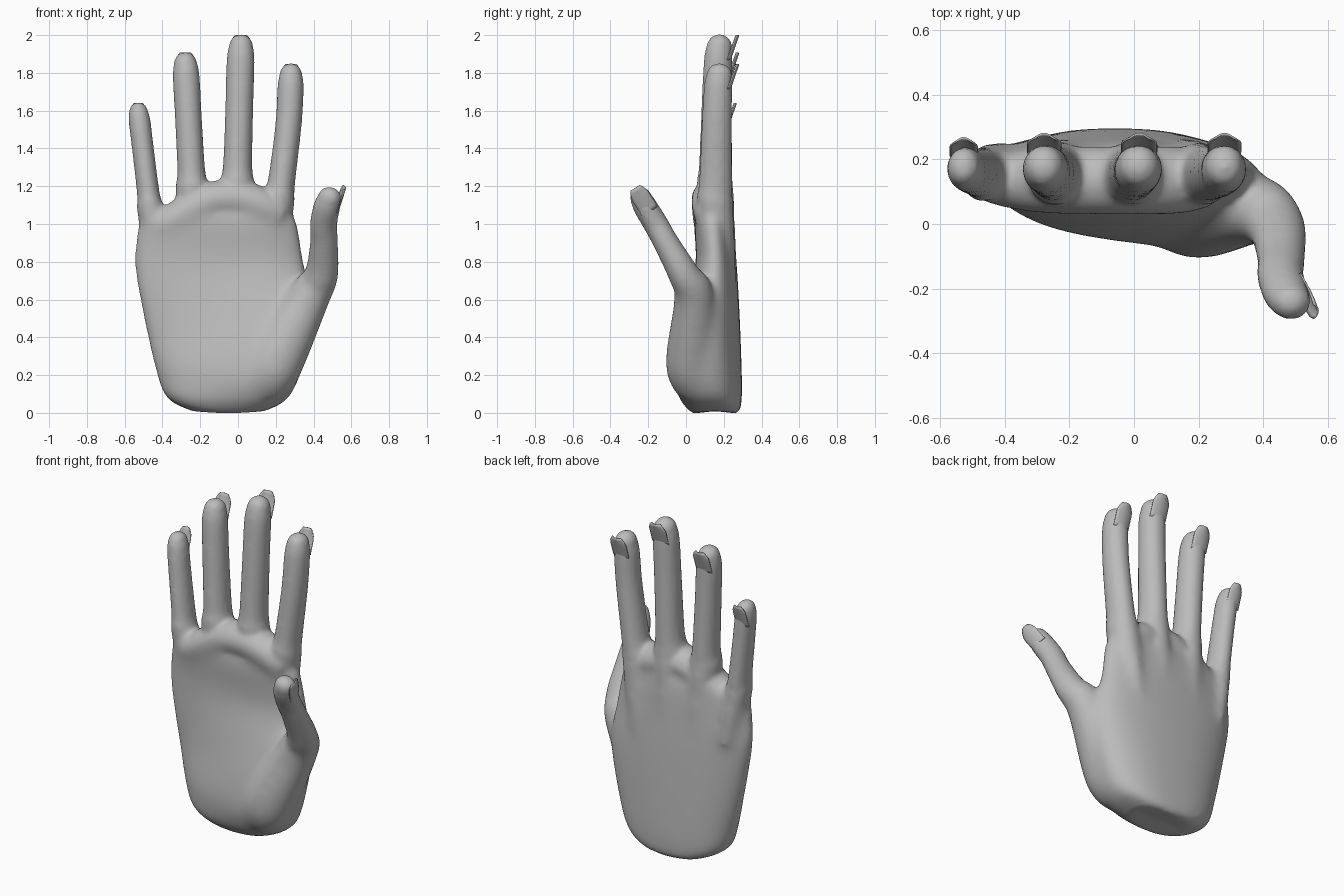
import bpy, bmesh, math
from mathutils import Vector

if "Cube" in bpy.data.objects:
    bpy.data.objects.remove(bpy.data.objects["Cube"])

skin = bpy.data.materials.new("soft grey")
skin.diffuse_color = (0.5, 0.5, 0.5, 1)
skin.use_nodes = True
skin.node_tree.nodes["Principled BSDF"].inputs["Base Color"].default_value = skin.diffuse_color


def spline(st, steps=5):
    """Catmull-Rom through stations (x, y, z, half width, half depth)."""
    out = []
    for i in range(len(st) - 1):
        a, b, c, d = st[max(i - 1, 0)], st[i], st[i + 1], st[min(i + 2, len(st) - 1)]
        for k in range(steps):
            t = k / steps
            out.append([0.5 * (2 * q + (r - p) * t + (2 * p - 5 * q + 4 * r - s) * t * t
                               + (3 * q - p - 3 * r + s) * t ** 3) for p, q, r, s in zip(a, b, c, d)])
    return out + [list(st[-1])]


def loft(bm, stations, power=2.0, tip=0.0, sides=32):
    """Closed tube of superellipse rings, with an optional rounded tip."""
    pts = spline(stations)
    if tip:
        p = pts[-1]
        d = (Vector(p[:3]) - Vector(pts[-3][:3])).normalized()
        for k in range(1, 7):
            a = k / 6.3 * math.pi / 2
            c = Vector(p[:3]) + d * tip * math.sin(a)
            pts.append([*c, p[3] * math.cos(a), p[4] * math.cos(a)])
    rings = []
    for i, p in enumerate(pts):
        t = (Vector(pts[min(i + 1, len(pts) - 1)][:3]) - Vector(pts[max(i - 1, 0)][:3])).normalized()
        if power > 2:
            t = Vector((0, 0, 1))
        u = Vector((0, 1, 0))
        u = (u - t * u.dot(t)).normalized()
        v = u.cross(t)
        ring = []
        for k in range(sides):
            a = 2 * math.pi * k / sides
            c, s = math.cos(a), math.sin(a)
            e = 2 / power
            ring.append(bm.verts.new(Vector(p[:3]) + v * p[3] * math.copysign(abs(c) ** e, c)
                                     + u * p[4] * math.copysign(abs(s) ** e, s)))
        rings.append(ring)
    for r0, r1 in zip(rings, rings[1:]):
        for k in range(sides):
            j = (k + 1) % sides
            bm.faces.new((r0[k], r0[j], r1[j], r1[k]))
    bm.faces.new(rings[0][::-1])
    bm.faces.new(rings[-1])


def finish(bm, name):
    bmesh.ops.recalc_face_normals(bm, faces=bm.faces)
    me = bpy.data.meshes.new(name)
    bm.to_mesh(me)
    bm.free()
    me.materials.append(skin)
    for f in me.polygons:
        f.use_smooth = True
    ob = bpy.data.objects.new(name, me)
    bpy.context.collection.objects.link(ob)
    return ob


def ramp(v, a, b):
    """0 at a, 1 at b, clamped."""
    return min(1, max(0, (v - a) / (b - a)))


bm = bmesh.new()

# Palm: height, left, right, front, back
palm = [(-0.003, -0.24, 0.14, 0.04, 0.27), (0.03, -0.35, 0.24, 0, 0.29),
        (0.1, -0.408, 0.3, -0.035, 0.297), (0.25, -0.447, 0.345, -0.045, 0.295),
        (0.55, -0.513, 0.395, 0.01, 0.283), (0.8, -0.553, 0.345, 0.052, 0.268),
        (1.02, -0.515, 0.305, 0.042, 0.248), (1.1, -0.36, 0.24, 0.07, 0.22)]
loft(bm, [((l + r) / 2, (f + b) / 2, z, (r - l) / 2, (b - f) / 2) for z, l, r, f, b in palm], 2.7)
for v in bm.verts:
    x, y, z = v.co
    if y < 0.13:      # palm deepens towards the thumb
        v.co.y -= 0.14 * (x + 0.1) * ramp(z, 0, 0.15) * ramp(z, 0.8, 0.4) * ramp(y, 0.13, 0.03)
    else:             # arched back
        v.co.y -= 0.12 * (x + 0.07) ** 2 * ramp(y, 0.13, 0.2)
    v.co.z += 0.35 * (x + 0.05) ** 2 * ramp(z, 0.3, 0)   # bowed wrist end

# Pad under the fingers, making the webs: x, height, radius
pad = [(-0.46, 0.99, 0.06), (-0.38, 1.0, 0.085), (-0.26, 1.06, 0.1),
       (-0.13, 1.125, 0.1), (0, 1.13, 0.1), (0.13, 1.09, 0.1), (0.23, 1.03, 0.08)]
loft(bm, [(x, 0.135, z, r, r * 0.8 + 0.025) for x, z, r in pad])

# Fingers share one profile: position along finger, half width, half depth, y
profile = [(-0.65, 0.035, 0.055, 0.215), (-0.27, 0.08, 0.093, 0.17), (0, 0.093, 0.095, 0.153),
           (0.15, 0.077, 0.088, 0.157), (0.6, 0.074, 0.08, 0.163), (0.9, 0.074, 0.075, 0.17),
           (1, 0.064, 0.067, 0.177)]
# name: knuckle x, tip x, web height, tip height, width scale, depth scale, bow
fingers = {"little": (-0.465, -0.527, 1.08, 1.645, 0.78, 0.91, 0),
           "ring": (-0.242, -0.278, 1.18, 1.911, 0.96, 1, 0),
           "middle": (-0.005, 0.016, 1.2, 2.005, 1, 1, 0),
           "index": (0.212, 0.28, 1.12, 1.851, 0.94, 1, 0.06)}
for x0, x1, z0, z1, w, d, bow in fingers.values():
    cap = 0.064 * w
    loft(bm, [(x0 + (x1 - x0) * t + bow * max(t, 0) * (1 - t), y, z0 + (z1 - cap - z0) * t, rx * w, ry * d)
              for t, rx, ry, y in profile], tip=cap)

# Thumb and the ball of the thumb
loft(bm, [(0.14, 0.04, 0.1, 0.1, 0.08), (0.19, 0.025, 0.25, 0.15, 0.135),
          (0.37, 0.045, 0.6, 0.115, 0.11), (0.44, -0.01, 0.73, 0.09, 0.083),
          (0.455, -0.105, 0.9, 0.074, 0.068), (0.453, -0.16, 1, 0.072, 0.066),
          (0.47, -0.215, 1.09, 0.071, 0.064), (0.486, -0.24, 1.14, 0.062, 0.057)], tip=0.057)

# Fuse the parts, then soften, with extra blending over the palm only
rough = finish(bm, "rough_hand")
m = rough.modifiers.new("merge", 'REMESH')
m.mode = 'VOXEL'
m.voxel_size = 0.0125
bm = bmesh.new()
bm.from_object(rough, bpy.context.evaluated_depsgraph_get())
bpy.data.objects.remove(rough)
hand = finish(bm, "hand")
m = hand.modifiers.new("soften", 'SMOOTH')
m.factor = 0.5
m.iterations = 8
group = hand.vertex_groups.new(name="palm")
for v in hand.data.vertices:
    x, y, z = v.co
    weight = ramp(z, 0.02, 0.15) * ramp(z, 1.13, 1.0) * (1 - ramp(z, 0.55, 0.7) * ramp(x, 0.22, 0.32))
    group.add([v.index], weight, 'REPLACE')
m = hand.modifiers.new("blend_palm", 'SMOOTH')
m.factor = 0.5
m.iterations = 70
m.vertex_group = "palm"


def nail(name, base, end, width, out):
    """Slightly curved thin plate lifting away from the fingertip."""
    base, end, out = Vector(base), Vector(end), Vector(out).normalized()
    side = (end - base).cross(out).normalized()
    b = bmesh.new()
    rows = []
    for i in range(9):
        t = i / 8
        w = width / 2 * (1 - 0.45 * ramp(t, 0.6, 1) ** 2)
        rows.append([b.verts.new(base.lerp(end, t) + side * w * s - out * 0.13 * width * s * s)
                     for s in [k / 4 - 1 for k in range(9)]])
    for r0, r1 in zip(rows, rows[1:]):
        for k in range(8):
            b.faces.new((r0[k], r0[k + 1], r1[k + 1], r1[k]))
    ob = finish(b, name)
    ob.modifiers.new("thickness", 'SOLIDIFY').thickness = 0.006


# Nails
for name, (x0, x, z0, top, w, d, bow) in fingers.items():
    y = 0.282 * d ** 0.5
    nail(name + "_nail", (x, y - 0.046, top - 0.14), (x, y, top - 0.006), 0.112 * w, (0, 1, -0.2))
nail("thumb_nail", (0.53, -0.19, 1.065), (0.572, -0.268, 1.19), 0.1, (1, 0.15, -0.2))
